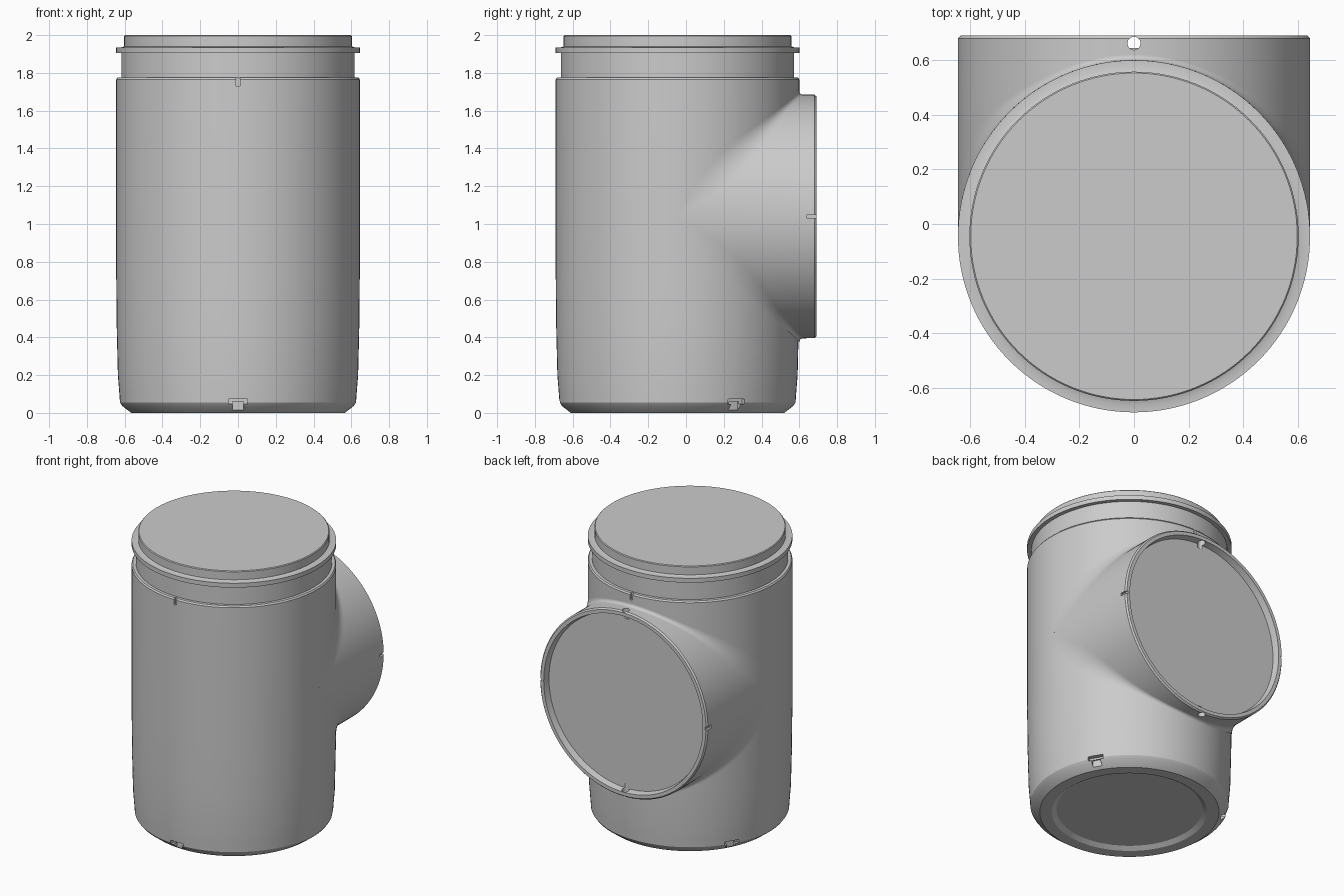
import bpy, bmesh, math
from mathutils import Vector, Matrix

if "Cube" in bpy.data.objects:
    bpy.data.objects.remove(bpy.data.objects["Cube"])

R = 0.645            # shared radius of body and branch
CY, CZ = -0.045, 1.04  # body axis y, branch axis z
SEG = 128


def finish(name, bm, angle=30):
    bmesh.ops.remove_doubles(bm, verts=bm.verts, dist=1e-5)
    bmesh.ops.recalc_face_normals(bm, faces=bm.faces)
    mesh = bpy.data.meshes.new(name)
    bm.to_mesh(mesh)
    bm.free()
    ob = bpy.data.objects.new(name, mesh)
    bpy.context.collection.objects.link(ob)
    smooth(ob, angle)
    return ob


def smooth(ob, angle=30):
    bpy.ops.object.select_all(action='DESELECT')
    ob.select_set(True)
    bpy.context.view_layer.objects.active = ob
    bpy.ops.object.shade_smooth_by_angle(angle=math.radians(angle))


def lathe(profile, saddle_ring=None):
    """Revolve (radius, height) points; the first and last lie on the axis."""
    bm = bmesh.new()
    rings = []
    for i, (r, z) in enumerate(profile):
        if r == 0:
            rings.append([bm.verts.new((0, 0, z))] * SEG)
            continue
        ring = []
        for k in range(SEG):
            a = 2 * math.pi * k / SEG
            h = R * abs(math.sin(a)) * 0.985 if i == saddle_ring else z
            ring.append(bm.verts.new((r * math.cos(a), r * math.sin(a), h)))
        rings.append(ring)
    for lo, hi in zip(rings, rings[1:]):
        for k in range(SEG):
            n = (k + 1) % SEG
            quad = list(dict.fromkeys((lo[k], lo[n], hi[n], hi[k])))
            bm.faces.new(quad)
    return bm


def cut(ob, bm):
    """Subtract a small solid from a part."""
    cutter = finish("cutter", bm)
    cutter.hide_render = True
    mod = ob.modifiers.new("cut", 'BOOLEAN')
    mod.operation, mod.solver, mod.object = 'DIFFERENCE', 'EXACT', cutter
    bpy.context.view_layer.objects.active = ob
    bpy.ops.object.modifier_apply(modifier=mod.name)
    bpy.data.objects.remove(cutter)


def box(center, size, turn=0.0):
    """Box placed relative to the body axis and turned around it."""
    bm = bmesh.new()
    bmesh.ops.create_cube(bm, size=1, matrix=Matrix.Translation((0, CY, 0))
                          @ Matrix.Rotation(turn, 4, 'Z')
                          @ Matrix.Translation(center)
                          @ Matrix.Diagonal((*size, 1)))
    return bm


# Main body: recessed base, chamfer, slight draft, shoulder
bm = lathe([(0, 0.02), (0.46, 0.02), (0.49, 0), (0.565, 0), (0.612, 0.036),
            (0.625, 0.055), (0.628, 0.1), (0.636, 0.2), (0.642, 0.45), (R, 0.75),
            (R, 1.70), (R, 1.765), (0.638, 1.775), (0.618, 1.775), (0, 1.775)])
bm.transform(Matrix.Translation((0, CY, 0)))
body = finish("main_body", bm)

# Base notches, three around the bottom edge
for deg in (-90, 30, 150):
    t = math.radians(deg)
    cut(body, box((0.65, 0, 0.06), (0.11, 0.10, 0.026), t))
    cut(body, box((0.65, 0, 0.035), (0.13, 0.06, 0.05), t))
# Alignment slots at the shoulder, front and back
for deg in (-90, 90):
    cut(body, box((0.66, 0, 1.765), (0.06, 0.02, 0.07), math.radians(deg)))
smooth(body)

# Neck, collar and closed lip
bm = lathe([(0, 1.77), (0.618, 1.77), (0.618, 1.905), (R, 1.905), (R, 1.935),
            (0.618, 1.935), (0.603, 1.94), (0.603, 1.995), (0.598, 2.0), (0, 2.0)])
bm.transform(Matrix.Translation((0, CY, 0)))
finish("neck_and_collar", bm)

# Side branch with recessed end disc
bm = lathe([(0, 0), (R, 0), (R, 0.665), (R, 0.725), (0.636, 0.735),
            (0.612, 0.735), (0.603, 0.69), (0, 0.69)], saddle_ring=1)
bm.transform(Matrix.Translation((0, CY, CZ)) @ Matrix.Rotation(-math.pi / 2, 4, 'X'))
branch = finish("side_branch", bm)
for side in (-1, 1):
    # Pin holes through the rim, top and bottom
    bm = bmesh.new()
    bmesh.ops.create_cone(bm, cap_ends=True, segments=24, radius1=0.024, radius2=0.024,
                          depth=0.14, matrix=Matrix.Translation((0, 0.662, CZ + side * R)))
    cut(branch, bm)
    # Alignment slots on the left and right of the rim
    cut(branch, box((side * 0.66, 0.715, CZ), (0.06, 0.06, 0.02)))
smooth(branch)


# Blend between the equal cylinders: rolling ball that grows towards the sides
def joint_fillet(name, up, n=96, m=10):
    bm = bmesh.new()
    rows = []
    for i in range(n + 1):
        a = math.pi * i / n
        c, s = math.cos(a), math.sin(a)
        f = 0.02 + 0.6 * (1 - s) ** 2
        ball = Vector((c, s, s)) * (R + f)
        n0, n1 = Vector((c, s, 0)), Vector((c, 0, s))
        w = n0.angle(n1)
        pts = []
        for j in range(m + 1):
            u = j / m
            if w < 1e-4:
                d = n0
            else:
                d = (n0 * math.sin((1 - u) * w) + n1 * math.sin(u * w)) / math.sin(w)
            pts.append(ball - d * f)
        pts.append(Vector((c, s, s)) * R * 0.98)
        rows.append([bm.verts.new((p.x, p.y + CY, up * p.z + CZ)) for p in pts])
    for p, q in zip(rows, rows[1:]):
        for j in range(m + 2):
            k = (j + 1) % (m + 2)
            bm.faces.new((p[j], p[k], q[k], q[j]))
    return finish(name, bm, 40)


joint_fillet("upper_joint_fillet", 1)
joint_fillet("lower_joint_fillet", -1)
